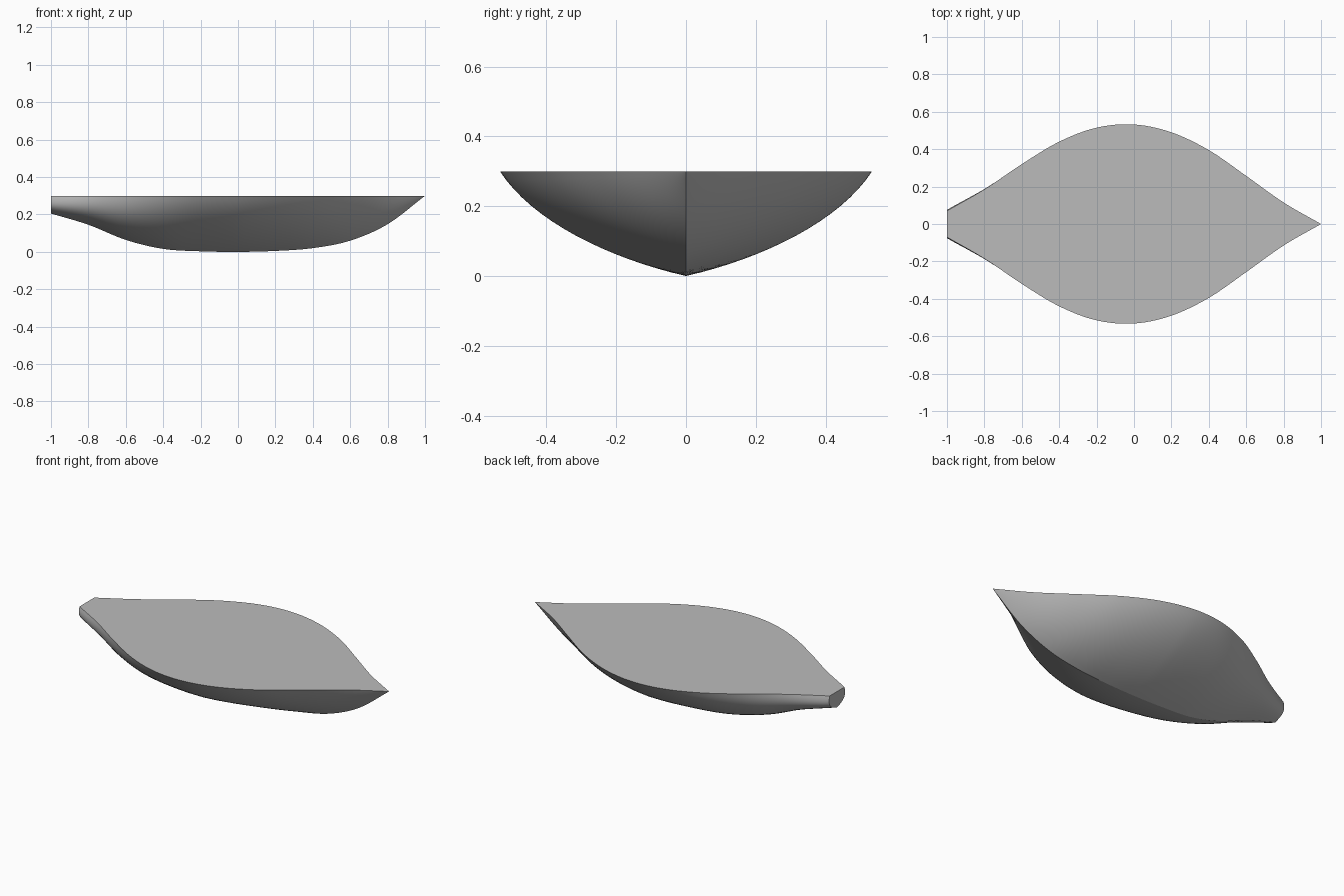
import bpy, bmesh, math
from mathutils import Vector

if "Cube" in bpy.data.objects:
    bpy.data.objects.remove(bpy.data.objects["Cube"])

DECK_Z = 0.3
STATIONS, RIBS = 72, 16

# Deck half-width and keel height at even stations from stern to bow
BEAM = [0.07, 0.185, 0.32, 0.44, 0.515, 0.532, 0.49, 0.395, 0.257, 0.115, 0.0]
KEEL = [0.205, 0.145, 0.064, 0.016, 0.003, 0.0, 0.005, 0.02, 0.06, 0.148, 0.3]

# Inner control points of the half-section curve, keel (0,0) to sheer (1,1)
MID = (Vector((0.42, 0.17)), Vector((0.83, 0.53)))
STERN = (Vector((0.9, 0.2)), Vector((1.25, 0.4)))
BOW = (Vector((0.38, 0.28)), Vector((0.72, 0.62)))


def spline(values, s):
    """Smooth curve through evenly spaced values, s from 0 to 1."""
    p = [2 * values[0] - values[1]] + values + [2 * values[-1] - values[-2]]
    f = s * (len(values) - 1)
    i = min(int(f), len(values) - 2)
    t = f - i
    a, b, c, d = p[i:i + 4]
    m, n = (c - a) / 2, (d - b) / 2
    return b + t * m + t * t * (3 * (c - b) - 2 * m - n) + t ** 3 * (2 * (b - c) + m + n)


def half_section(x, beam, keel):
    """Points from keel to sheer, blending stern, middle and bow shapes."""
    end = STERN if x < 0 else BOW
    w = max(0, (-0.1 - x) / 0.9) ** 2 if x < 0 else x
    p1, p2 = (m.lerp(e, w) for m, e in zip(MID, end))
    points = []
    for j in range(RIBS + 1):
        t = j / RIBS
        u = 1 - t
        q = 3 * u * u * t * p1 + 3 * u * t * t * p2 + t ** 3 * Vector((1, 1))
        points.append((beam * q.x, keel + (DECK_Z - keel) * q.y))
    return points


# Closed hull: lofted sections, flat deck and transom
bm = bmesh.new()
rings = []
for i in range(STATIONS + 1):
    s = i / STATIONS
    x = 2 * s - 1
    half = half_section(x, max(0, spline(BEAM, s)), max(0, spline(KEEL, s)))
    loop = [(-y, z) for y, z in reversed(half[1:])] + half
    rings.append([bm.verts.new((x, y, z)) for y, z in loop])
for a, b in zip(rings, rings[1:]):
    for j in range(len(a)):
        k = (j + 1) % len(a)
        bm.faces.new((a[j], a[k], b[k], b[j]))
bm.faces.new(rings[0])
bmesh.ops.remove_doubles(bm, verts=bm.verts, dist=0.0005)
bmesh.ops.recalc_face_normals(bm, faces=bm.faces)

mesh = bpy.data.meshes.new("hull")
bm.to_mesh(mesh)
bm.free()
hull = bpy.data.objects.new("hull", mesh)
bpy.context.collection.objects.link(hull)

# Plain grey finish
grey = bpy.data.materials.new("plain grey")
grey.use_nodes = True
grey.diffuse_color = (0.5, 0.5, 0.5, 1)
grey.node_tree.nodes["Principled BSDF"].inputs["Base Color"].default_value = (0.5, 0.5, 0.5, 1)
mesh.materials.append(grey)

# Smooth sides with crisp keel, sheer and transom edges
bpy.ops.object.select_all(action="DESELECT")
hull.select_set(True)
bpy.context.view_layer.objects.active = hull
bpy.ops.object.shade_smooth_by_angle(angle=math.radians(20))
